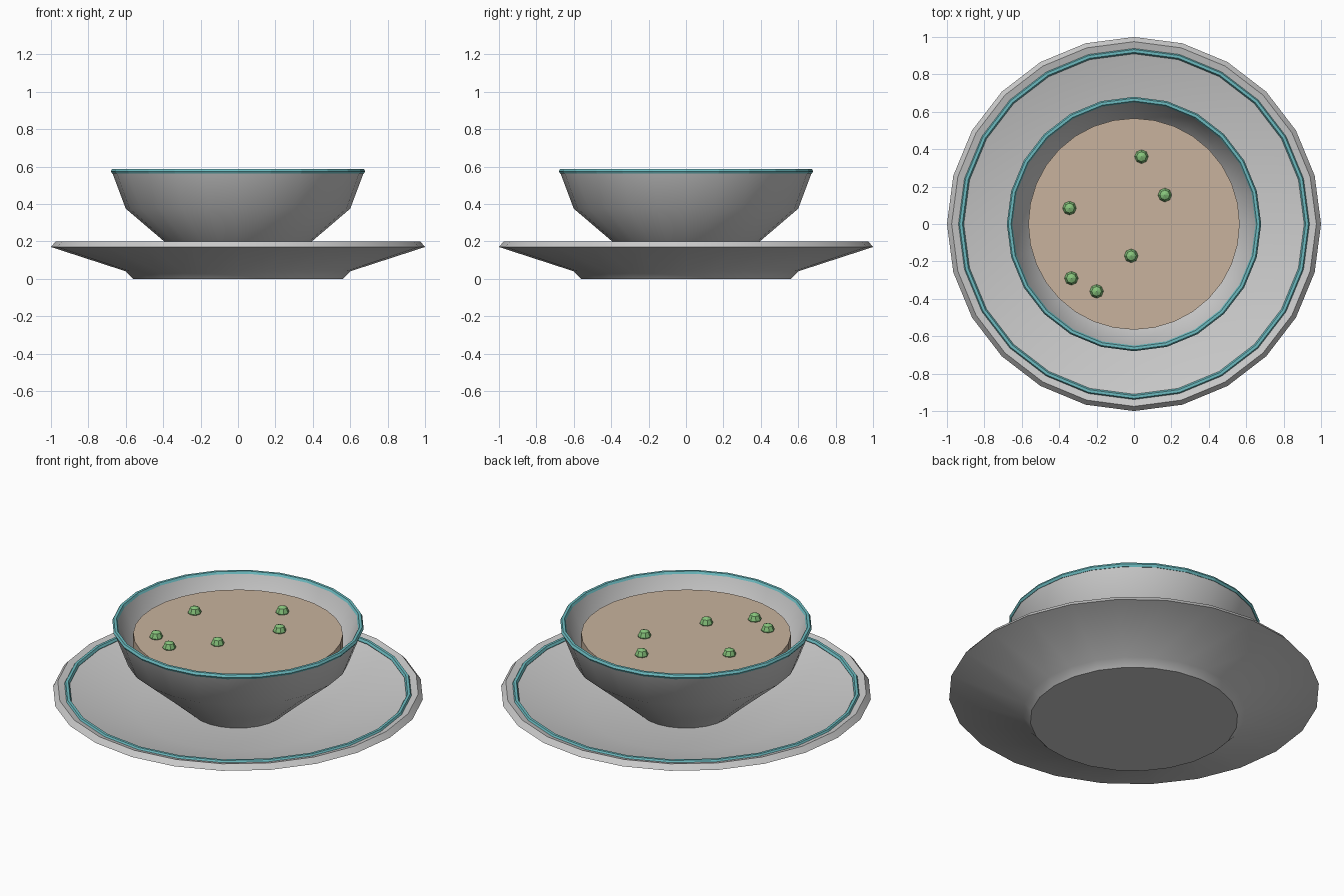
import bpy, math

if "Cube" in bpy.data.objects:
    bpy.data.objects.remove(bpy.data.objects["Cube"])

def material(name, rgb):
    m = bpy.data.materials.new(name)
    m.diffuse_color = (*rgb, 1)
    m.use_nodes = True
    m.node_tree.nodes["Principled BSDF"].inputs["Base Color"].default_value = m.diffuse_color
    return m

teal = material("teal_glaze", (0.15, 0.50, 0.53))
brown = material("soup_brown", (0.58, 0.45, 0.34))
green = material("herb_green", (0.24, 0.55, 0.20))

def lathe(name, profile, sides=24):
    """Revolve an (r, z) profile, listed from bottom centre round to top centre."""
    verts, faces, rings = [], [], []
    for r, z in profile:
        rings.append(len(verts))
        verts += [(r * math.cos(2 * math.pi * i / sides),
                   r * math.sin(2 * math.pi * i / sides), z) for i in range(sides)]
    for a, b in zip(rings, rings[1:]):
        for i in range(sides):
            j = (i + 1) % sides
            faces.append((a + i, a + j, b + j, b + i))
    faces.append(tuple(range(sides))[::-1])
    faces.append(tuple(rings[-1] + i for i in range(sides)))
    mesh = bpy.data.meshes.new(name)
    mesh.from_pydata(verts, [], faces)
    ob = bpy.data.objects.new(name, mesh)
    bpy.context.collection.objects.link(ob)
    bpy.ops.object.select_all(action='DESELECT')
    bpy.context.view_layer.objects.active = ob
    ob.select_set(True)
    bpy.ops.object.shade_smooth_by_angle(angle=math.radians(30))
    return ob

def band(name, radius, z):
    bpy.ops.mesh.primitive_torus_add(location=(0, 0, z), major_radius=radius,
                                     minor_radius=0.015, major_segments=24, minor_segments=6)
    ob = bpy.context.object
    ob.name = name
    ob.data.materials.append(teal)

# Saucer with a flat well and a bevelled lip
lathe("plate", [(0.56, 0), (0.60, 0.04), (1.0, 0.17), (0.975, 0.20), (0.55, 0.08)])
band("plate_band", 0.925, 0.187)

# Bowl, outside then inside
lathe("bowl", [(0.26, 0.08), (0.395, 0.20), (0.60, 0.375), (0.675, 0.575),
               (0.65, 0.575), (0.575, 0.39), (0.37, 0.22), (0.25, 0.12)])
band("bowl_band", 0.665, 0.575)

# Soup disc
soup = lathe("soup", [(0.565, 0.42), (0.565, 0.52)], 32)
soup.data.materials.append(brown)

# Herb bits half sunk in the soup
spots = [(0.04, 0.36), (0.165, 0.155), (-0.345, 0.085),
         (-0.015, -0.17), (-0.335, -0.29), (-0.20, -0.36)]
for n, (x, y) in enumerate(spots, 1):
    bpy.ops.mesh.primitive_uv_sphere_add(segments=8, ring_count=4, radius=0.037,
                                         location=(x, y, 0.525))
    herb = bpy.context.object
    herb.name = f"herb_{n}"
    herb.data.materials.append(green)
